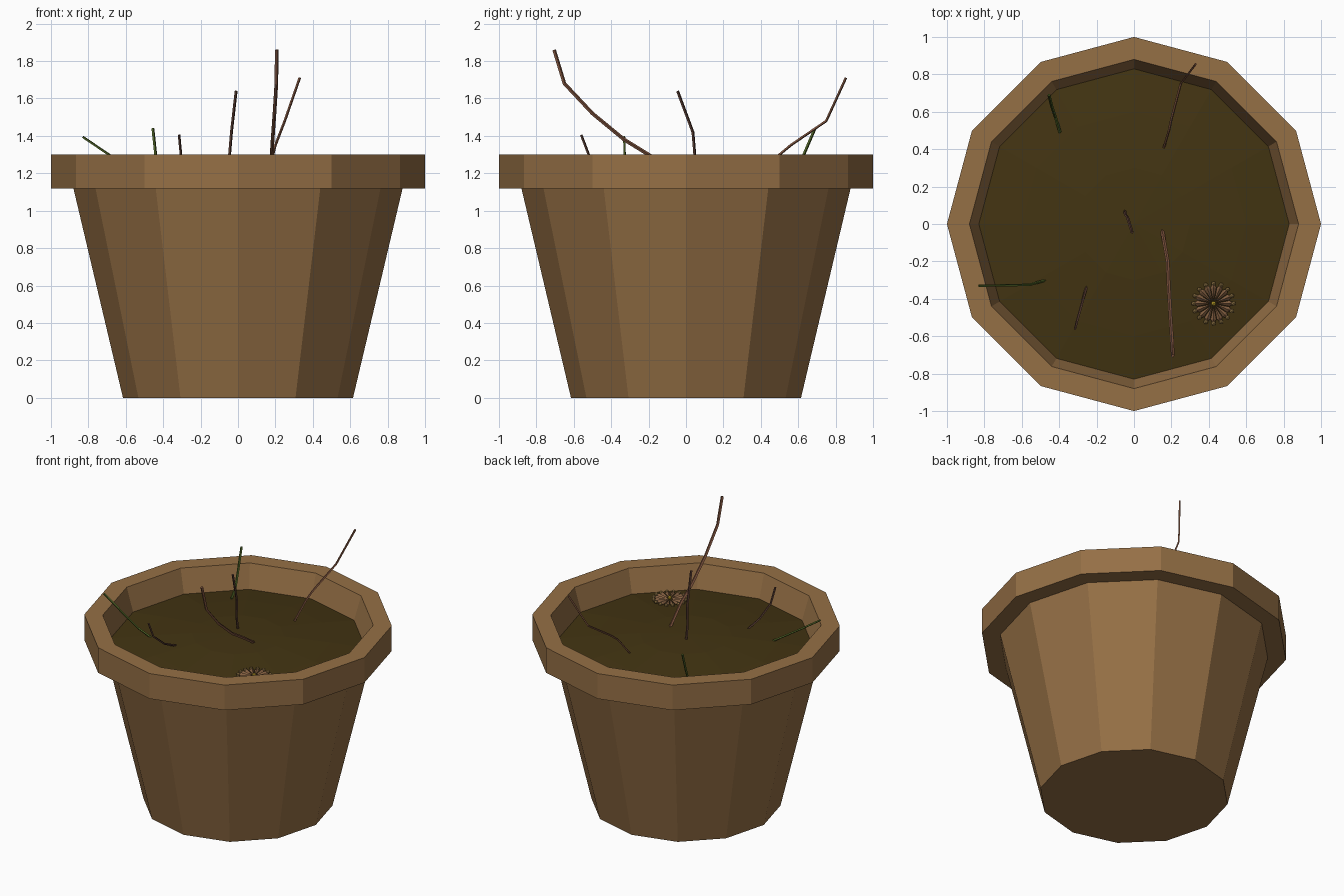
import bpy, bmesh, math
from mathutils import Vector

if "Cube" in bpy.data.objects:
    bpy.data.objects.remove(bpy.data.objects["Cube"])


def material(name, rgb):
    m = bpy.data.materials.new(name)
    m.diffuse_color = (*rgb, 1)
    m.use_nodes = True
    m.node_tree.nodes["Principled BSDF"].inputs["Base Color"].default_value = m.diffuse_color
    return m


CLAY = material("clay", (0.30, 0.16, 0.06))
SOIL = material("soil", (0.055, 0.034, 0.006))
BROWN = material("brown_stem", (0.24, 0.10, 0.055))
DARK = material("dark_stem", (0.11, 0.05, 0.035))
GREEN = material("green_stem", (0.08, 0.13, 0.02))
PETAL = material("petal", (0.22, 0.11, 0.05))
TIP = material("petal_tip", (0.38, 0.24, 0.08))
YELLOW = material("yellow", (0.75, 0.52, 0.03))


def finish(name, bm, mat):
    bmesh.ops.recalc_face_normals(bm, faces=bm.faces)
    me = bpy.data.meshes.new(name)
    bm.to_mesh(me)
    bm.free()
    me.materials.append(mat)
    ob = bpy.data.objects.new(name, me)
    bpy.context.collection.objects.link(ob)
    return ob


def lathe(name, profile, mat, n=12):
    """Revolve (radius, z) points; radius 0 closes to a single point."""
    bm = bmesh.new()
    rings = []
    for r, z in profile:
        if r == 0:
            rings.append([bm.verts.new((0, 0, z))] * n)
        else:
            rings.append([bm.verts.new((r * math.cos(2 * math.pi * i / n),
                                        r * math.sin(2 * math.pi * i / n), z))
                          for i in range(n)])
    for a, b in zip(rings, rings[1:]):
        for i in range(n):
            j = (i + 1) % n
            bm.faces.new(dict.fromkeys((a[i], a[j], b[j], b[i])))
    return finish(name, bm, mat)


def stem(name, points, mat, radius=0.008, sides=4):
    """Thin tube along a few path points."""
    bm = bmesh.new()
    pts = [Vector(p) for p in points]
    rings = []
    for i, p in enumerate(pts):
        d = (pts[min(i + 1, len(pts) - 1)] - pts[max(i - 1, 0)]).normalized()
        u = d.cross(Vector((1, 0.3, 0))).normalized()
        v = d.cross(u)
        rings.append([bm.verts.new(p + radius * (u * math.cos(2 * math.pi * k / sides)
                                                 + v * math.sin(2 * math.pi * k / sides)))
                      for k in range(sides)])
    for a, b in zip(rings, rings[1:]):
        for k in range(sides):
            j = (k + 1) % sides
            bm.faces.new((a[k], a[j], b[j], b[k]))
    bm.faces.new(rings[0])
    bm.faces.new(rings[-1])
    return finish(name, bm, mat)


# Twelve-sided pot with rim and inner wall
lathe("pot", [(0, 0), (0.615, 0), (0.88, 1.12), (1, 1.12), (1, 1.3),
              (0.88, 1.3), (0.825, 1.12)], CLAY)

# Slightly domed soil
lathe("soil", [(0.83, 1.135), (0.6, 1.165), (0.3, 1.195), (0, 1.205)], SOIL)

# Stems poking out of the soil
stem("tall_stem", [(0.15, -0.03, 1.19), (0.18, -0.2, 1.3), (0.185, -0.33, 1.38),
                   (0.195, -0.5, 1.52), (0.205, -0.65, 1.68), (0.207, -0.705, 1.86)],
     BROWN, 0.01)
stem("back_stem", [(0.16, 0.41, 1.18), (0.187, 0.5, 1.3), (0.2, 0.56, 1.35),
                   (0.25, 0.75, 1.48), (0.33, 0.855, 1.71)], BROWN, 0.007)
stem("middle_stem", [(-0.05, 0.07, 1.19), (-0.045, 0.047, 1.3),
                     (-0.035, 0.037, 1.42), (-0.01, -0.045, 1.64)], DARK)
stem("short_stem", [(-0.25, -0.32, 1.17), (-0.28, -0.43, 1.22),
                    (-0.305, -0.52, 1.3), (-0.315, -0.56, 1.405)], DARK, 0.007)
stem("left_green_stem", [(-0.47, -0.3, 1.16), (-0.56, -0.325, 1.215),
                         (-0.69, -0.328, 1.3), (-0.83, -0.33, 1.395)], GREEN, 0.007)
stem("back_green_stem", [(-0.395, 0.49, 1.16), (-0.42, 0.57, 1.2),
                         (-0.44, 0.63, 1.3), (-0.455, 0.69, 1.44)], GREEN)

# Small flower: ring of narrow petals with rounded tips and a yellow centre
CENTRE = Vector((0.425, -0.425, 1.17))
petals, tips = bmesh.new(), bmesh.new()
COUNT = 16
for i in range(COUNT):
    a = 2 * math.pi * i / COUNT
    out = Vector((math.cos(a), math.sin(a), 0))
    side = Vector((-out.y, out.x, 0))
    up = Vector((0, 0, 1))
    root = petals.verts.new(CENTRE + out * 0.01 + up * 0.008)
    end = petals.verts.new(CENTRE + out * 0.112 + up * 0.008)
    mid = CENTRE + out * 0.085
    ring = [petals.verts.new(mid + o) for o in
            (side * 0.016 + up * 0.008, up * 0.022, side * -0.016 + up * 0.008, up * -0.004)]
    for k in range(4):
        petals.faces.new((root, ring[k], ring[(k + 1) % 4]))
        petals.faces.new((end, ring[(k + 1) % 4], ring[k]))
    ball = bmesh.ops.create_icosphere(tips, subdivisions=1, radius=0.013)
    bmesh.ops.translate(tips, verts=ball["verts"], vec=CENTRE + out * 0.107 + up * 0.01)
finish("flower_petals", petals, PETAL)
finish("flower_tips", tips, TIP)
heart = bmesh.new()
bmesh.ops.create_icosphere(heart, subdivisions=1, radius=0.014)
bmesh.ops.translate(heart, verts=heart.verts, vec=CENTRE + Vector((0, 0, 0.015)))
finish("flower_centre", heart, YELLOW)
